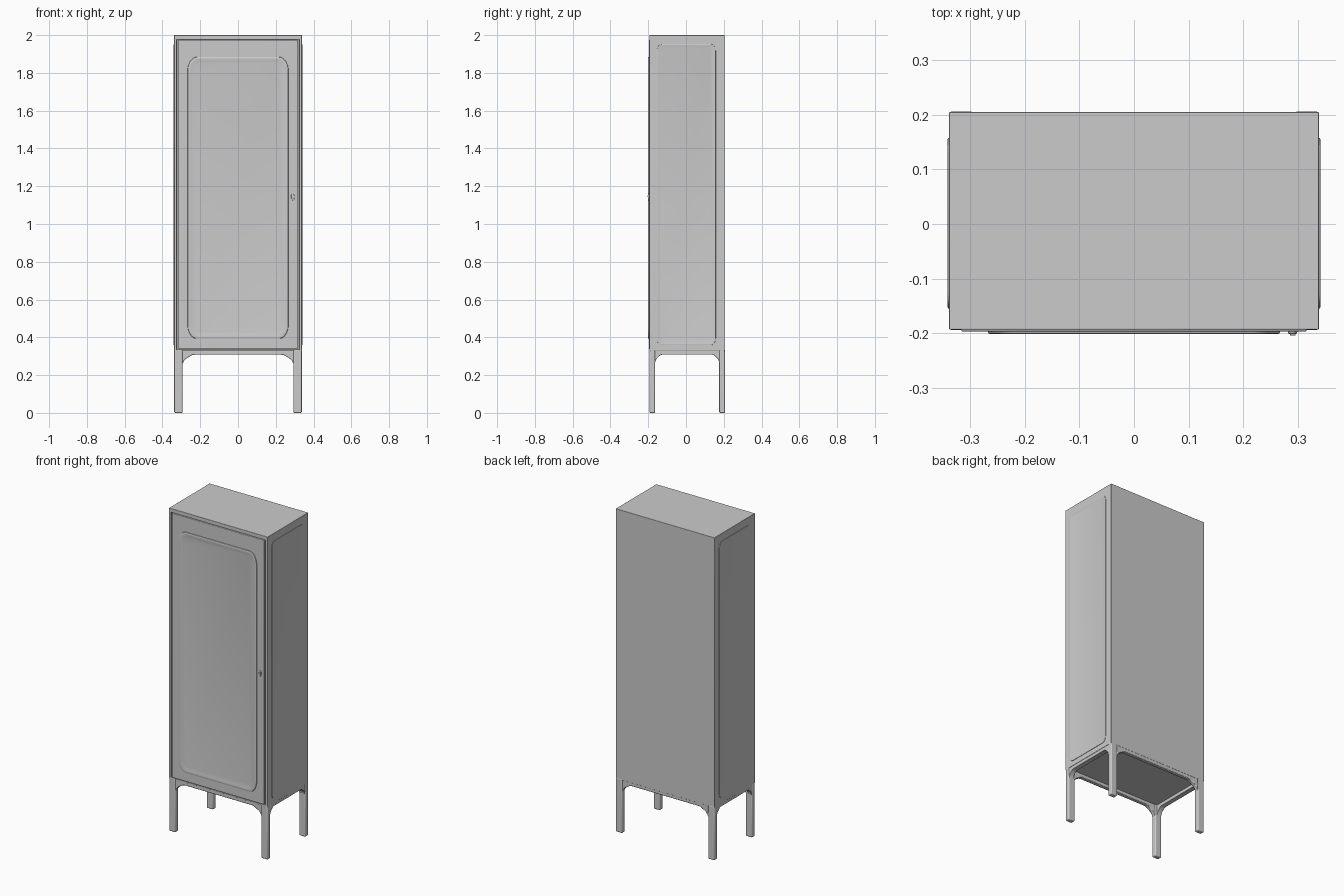
import bpy, bmesh
from math import sin, cos, pi

if "Cube" in bpy.data.objects:
    bpy.data.objects.remove(bpy.data.objects["Cube"])


def finish(name, bm, bevel=0.0, mirror=(False, False), segments=2):
    bmesh.ops.recalc_face_normals(bm, faces=bm.faces)
    me = bpy.data.meshes.new(name)
    bm.to_mesh(me)
    bm.free()
    ob = bpy.data.objects.new(name, me)
    bpy.context.collection.objects.link(ob)
    bpy.context.view_layer.objects.active = ob
    ob.select_set(True)
    bpy.ops.object.shade_smooth_by_angle(angle=0.6)
    ob.select_set(False)
    if bevel:
        m = ob.modifiers.new("bevel", 'BEVEL')
        m.width, m.segments = bevel, segments
    if any(mirror):
        m = ob.modifiers.new("mirror", 'MIRROR')
        m.use_axis = (mirror[0], mirror[1], False)
        m.use_mirror_merge = False
    return ob


def box_mesh(x0, x1, y0, y1, z0, z1):
    bm = bmesh.new()
    bmesh.ops.create_cube(bm, size=1)
    for v in bm.verts:
        v.co = ((x0 + x1) / 2 + v.co.x * (x1 - x0),
                (y0 + y1) / 2 + v.co.y * (y1 - y0),
                (z0 + z1) / 2 + v.co.z * (z1 - z0))
    return bm


def prism(points, place, d0, d1):
    bm = bmesh.new()
    a = [bm.verts.new(place(u, v, d0)) for u, v in points]
    b = [bm.verts.new(place(u, v, d1)) for u, v in points]
    bm.faces.new(a)
    bm.faces.new(b)
    for i in range(len(a)):
        j = (i + 1) % len(a)
        bm.faces.new((a[i], a[j], b[j], b[i]))
    return bm


def rounded_panel(u0, u1, v0, v1, ru, rv, steps, place, n=8):
    """Stack rounded rectangles, each step = (inset, height), and cap the last."""
    bm = bmesh.new()
    prev = None
    for inset, h in steps:
        a, b = max(ru - inset * 0.4, 0.01), max(rv - inset * 0.4, 0.01)
        loop = []
        for k, (su, sv) in enumerate(((1, 1), (-1, 1), (-1, -1), (1, -1))):
            cu = (u1 - inset - a) if su > 0 else (u0 + inset + a)
            cv = (v1 - inset - b) if sv > 0 else (v0 + inset + b)
            for i in range(n + 1):
                t = (k + i / n) * pi / 2
                loop.append(bm.verts.new(place(cu + a * cos(t), cv + b * sin(t), h)))
        if prev:
            for i in range(len(loop)):
                j = (i + 1) % len(loop)
                bm.faces.new((prev[i], prev[j], loop[j], loop[i]))
        prev = loop
    bm.faces.new(prev)
    return bm


# Cabinet body, with a shallow recess in the front that takes the door
bm = box_mesh(-0.338, 0.338, -0.193, 0.205, 0.328, 2.0)
front = [f for f in bm.faces if f.calc_center_median().y < -0.19]
bmesh.ops.inset_region(bm, faces=front, thickness=0.019)
for f in front:
    for v in f.verts:
        z = v.co.z
        v.co.z = 0.334 if z < 1 else 1.977
rec = bmesh.ops.extrude_face_region(bm, geom=front)
for v in rec["geom"]:
    if isinstance(v, bmesh.types.BMVert):
        v.co.y += 0.012
bmesh.ops.delete(bm, geom=front, context='FACES')
finish("cabinet_body", bm, 0.0015)

# Door slab
finish("door", box_mesh(-0.316, 0.316, -0.197, -0.182, 0.337, 1.974), 0.004, segments=3)

# Rounded window in the door: raised lip with a slightly sunken pane
finish("door_window", rounded_panel(
    -0.268, 0.268, 0.392, 1.885, 0.05, 0.075,
    [(0, -0.002), (0.002, 0.003), (0.006, 0.0045), (0.012, 0.0045),
     (0.022, 0.003), (0.03, 0.0015)],
    lambda u, v, h: (u, -0.197 - h, v)))

# Rounded windows in both sides
finish("side_windows", rounded_panel(
    -0.155, 0.158, 0.358, 1.953, 0.028, 0.035,
    [(0, -0.002), (0.001, 0.002), (0.004, 0.003), (0.008, 0.0025), (0.014, 0.001)],
    lambda u, v, h: (0.338 + h, u, v)), mirror=(True, False))

# Lock: escutcheon and barrel
finish("lock_plate", rounded_panel(
    0.281, 0.299, 1.125, 1.162, 0.009, 0.013,
    [(0, -0.002), (0.001, 0.003), (0.003, 0.004)],
    lambda u, v, h: (u, -0.197 - h, v), 5))
finish("lock_barrel", rounded_panel(
    0.285, 0.295, 1.142, 1.152, 0.005, 0.005,
    [(0, 0), (0, 0.007)], lambda u, v, h: (u, -0.197 - h, v), 4))

# Legs
for label, y0, y1 in (("front", -0.194, -0.164), ("back", 0.176, 0.206)):
    finish(label + "_legs", box_mesh(0.294, 0.338, y0, y1, 0, 0.335), 0.006,
           (True, False), 3)


# Apron rails with curved gussets running into the legs
def apron(u0, u1, reach, drop):
    pts = [(u0, 0.332), (u0, 0.308 - drop)]
    arc = [(0.12, 0.68), (0.3, 0.42), (0.85, 0.06), (1.1, 0)]
    pts += [(u0 + reach * a, 0.308 - drop * b) for a, b in arc]
    pts += [(u1 - reach * a, 0.308 - drop * b) for a, b in reversed(arc)]
    return pts + [(u1, 0.308 - drop), (u1, 0.332)]


for label, y0, y1 in (("front", -0.192, -0.168), ("back", 0.180, 0.204)):
    finish(label + "_apron", prism(apron(-0.296, 0.296, 0.06, 0.055),
                                   lambda u, v, d: (u, d, v), y0, y1), 0.004)
finish("side_aprons", prism(apron(-0.166, 0.178, 0.035, 0.05),
                            lambda u, v, d: (d, u, v), 0.306, 0.336),
       0.004, (True, False))
